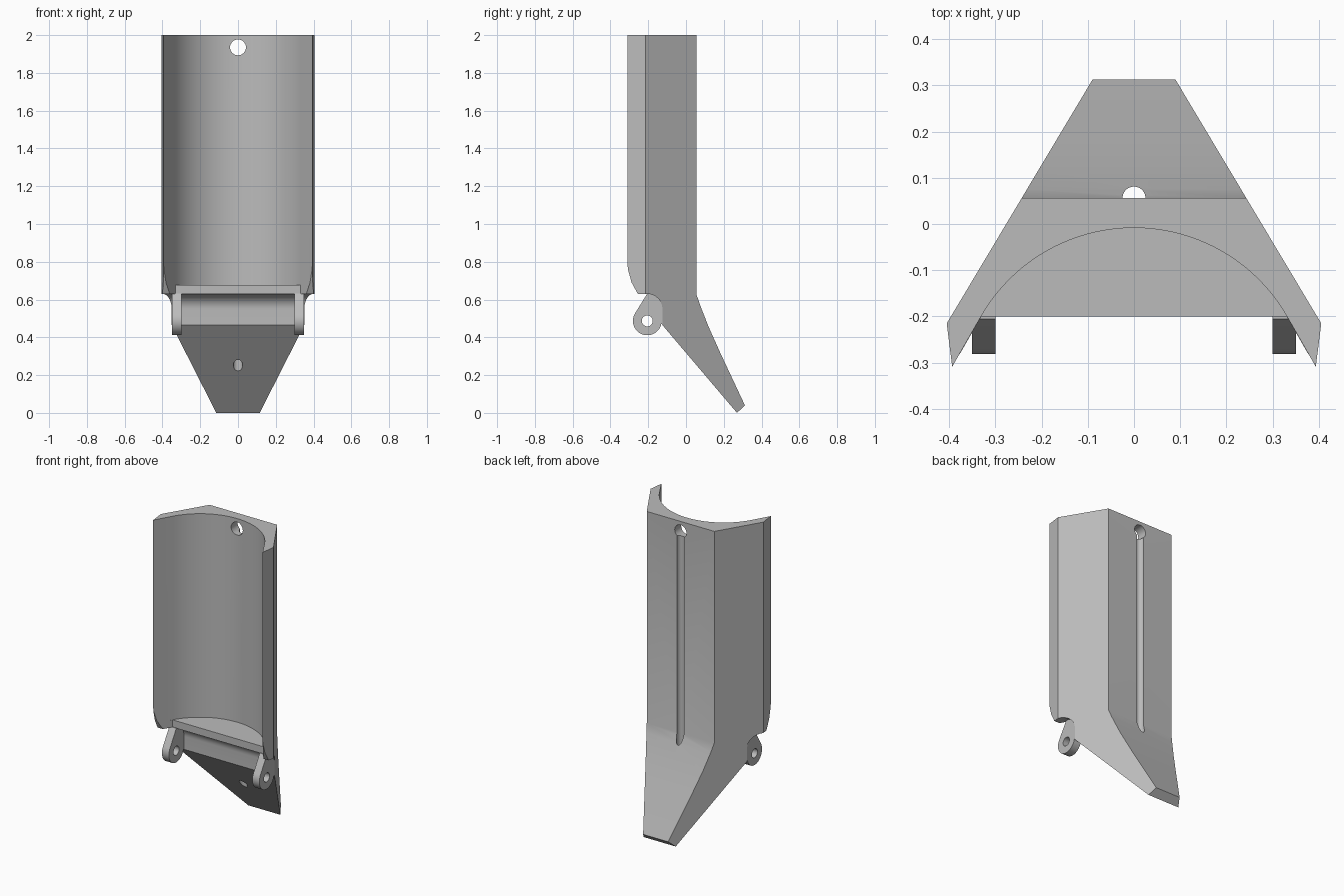
import bpy, bmesh
from math import sin, cos, pi, radians, atan2, acos, hypot
from mathutils import Vector

cube = bpy.data.objects.get("Cube")
if cube:
    bpy.data.objects.remove(cube)

steel = bpy.data.materials.new("plain grey steel")
steel.use_nodes = True
grey = (0.5, 0.5, 0.5, 1)
steel.diffuse_color = grey
steel.node_tree.nodes["Principled BSDF"].inputs["Base Color"].default_value = grey


def prism(name, outline, axis, low, high):
    """Extrude a closed 2D outline along x, y or z."""
    place = {"x": lambda a, b, d: (d, a, b),
             "y": lambda a, b, d: (a, d, b),
             "z": lambda a, b, d: (a, b, d)}[axis]
    bm = bmesh.new()
    face = bm.faces.new([bm.verts.new(place(a, b, low)) for a, b in outline])
    top = bmesh.ops.extrude_face_region(bm, geom=[face])["geom"]
    bmesh.ops.translate(bm, verts=[v for v in top if isinstance(v, bmesh.types.BMVert)],
                        vec=Vector(place(0, 0, high - low)))
    bmesh.ops.recalc_face_normals(bm, faces=bm.faces)
    mesh = bpy.data.meshes.new(name)
    bm.to_mesh(mesh)
    bm.free()
    mesh.materials.append(steel)
    obj = bpy.data.objects.new(name, mesh)
    bpy.context.collection.objects.link(obj)
    return obj


def arc(cx, cy, r, start, end, steps):
    return [(cx + r * cos(start + (end - start) * i / steps),
             cy + r * sin(start + (end - start) * i / steps)) for i in range(steps + 1)]


def circle(cx, cy, r, steps=32):
    return arc(cx, cy, r, 0, 2 * pi, steps)[:-1]


def combine(obj, cutter, operation="DIFFERENCE"):
    """Apply a boolean and discard the cutter."""
    mod = obj.modifiers.new("cut", "BOOLEAN")
    mod.operation, mod.solver, mod.object = operation, "EXACT", cutter
    bpy.context.view_layer.objects.active = obj
    bpy.ops.object.modifier_apply(modifier=mod.name)
    bpy.data.objects.remove(cutter)


def mirrored(half):
    return half + [(-x, y) for x, y in reversed(half)]


# Body: side profile with a concave hinge recess and tapered foot
profile = [(-.312, 2), (-.312, .8), (-.306, .755), (-.288, .69), (-.255, .63)]
profile += arc(-.205, .55, .08, pi / 2, 0, 12)
profile += [(-.125, .465), (.27, 0), (.312, .04), (.185, .31), (.12, .455),
            (.075, .57), (.056, .625), (.056, 2)]
body = prism("body", profile, "x", -.6, .6)

# Slanted sides seen from above
plan = mirrored([(.381, -.405), (.405, -.215), (.0582, .365)])
combine(body, prism("plan_shape", plan, "z", -.2, 2.2), "INTERSECT")

# Rounded channel with straight tangent lips
radius, centre = .3816, -.39
edge = atan2(.19, .33)
lip = (.33 + .19 * .7, -.2 - .33 * .7)
trough = [lip] + arc(0, centre, radius, edge, pi - edge, 40) + [(-lip[0], lip[1])]
combine(body, prism("trough", trough, "z", .677, 2.2))

# Opening between the lips below the channel floor
combine(body, prism("lip_gap", mirrored([lip, (.33, -.2)]), "z", .55, .72))

# Cross hole and the long round groove that continues through the foot
combine(body, prism("cross_hole", circle(0, 1.935, .042), "y", -.5, .5))
combine(body, prism("groove", circle(0, .056, .025, 24), "z", -.1, 1.935))

# Hinge ears: drop-shaped lugs with pin holes
ey, ez, er = -.205, .487, .076
tip = (-.205, .632)
tangent = atan2(tip[1] - ez, tip[0] - ey) + acos(er / hypot(tip[0] - ey, tip[1] - ez))
ear_shape = [tip] + arc(ey, ez, er, tangent, 2 * pi - .2, 24) + [(-.124, .465), (-.124, .632)]
for side, name in ((1, "left_hinge_ear"), (-1, "right_hinge_ear")):
    ear = prism(name, ear_shape, "x", *sorted((side * .3, side * .35)))
    combine(ear, prism("pin_hole", circle(ey, ez, .029), "x", -.6, .6))

for obj in [o for o in bpy.data.objects if o.name == "body" or o.name.endswith("hinge_ear")]:
    bpy.ops.object.select_all(action="DESELECT")
    obj.select_set(True)
    bpy.context.view_layer.objects.active = obj
    bpy.ops.object.shade_smooth_by_angle(angle=radians(20))
